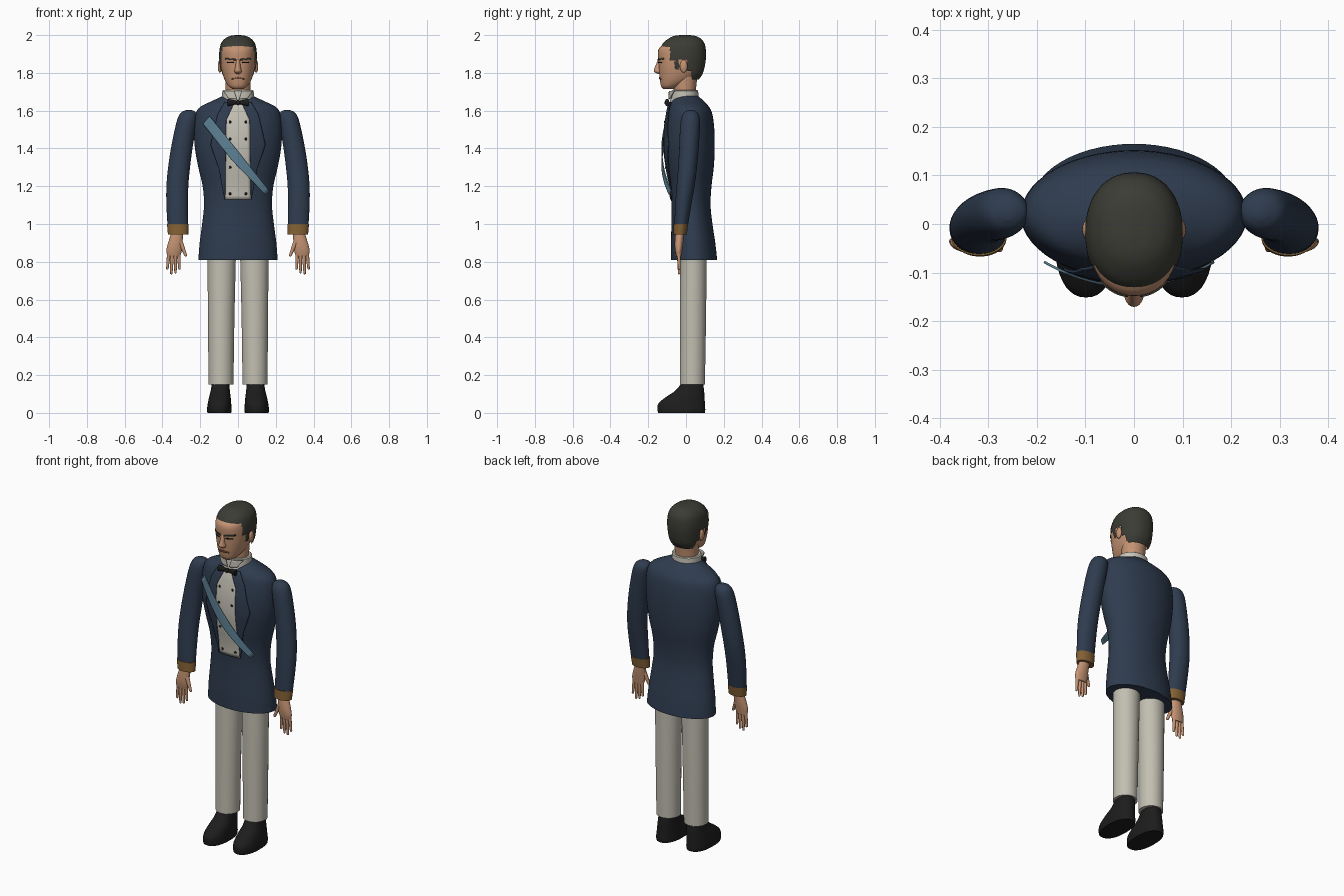
import bpy, bmesh, math
from mathutils import Vector, Matrix

old = bpy.data.objects.get("Cube")
if old:
    bpy.data.objects.remove(old, do_unlink=True)


def material(name, r, g, b):
    m = bpy.data.materials.new(name)
    m.use_nodes = True
    m.diffuse_color = (r, g, b, 1)
    bsdf = m.node_tree.nodes["Principled BSDF"]
    bsdf.inputs["Base Color"].default_value = (r, g, b, 1)
    bsdf.inputs["Roughness"].default_value = 0.8
    return m


NAVY = material("navy cloth", 0.028, 0.045, 0.078)
CREAM = material("cream trousers", 0.54, 0.52, 0.44)
WHITE = material("shirt white", 0.56, 0.54, 0.47)
SKIN = material("skin", 0.55, 0.29, 0.17)
HAIR = material("dark hair", 0.045, 0.045, 0.036)
BLACK = material("black leather", 0.012, 0.012, 0.012)
GOLD = material("gold cuff", 0.23, 0.12, 0.035)
BLUE = material("sash blue", 0.11, 0.22, 0.30)
LIP = material("lip brown", 0.25, 0.10, 0.065)


def finish(bm, name, mat, side=1, angle=40):
    if side < 0:
        bmesh.ops.scale(bm, vec=(-1, 1, 1), verts=bm.verts)
    bmesh.ops.recalc_face_normals(bm, faces=bm.faces)
    mesh = bpy.data.meshes.new(name)
    bm.to_mesh(mesh)
    bm.free()
    mesh.materials.append(mat)
    ob = bpy.data.objects.new(name, mesh)
    bpy.context.collection.objects.link(ob)
    bpy.ops.object.select_all(action='DESELECT')
    ob.select_set(True)
    bpy.context.view_layer.objects.active = ob
    bpy.ops.object.shade_smooth_by_angle(angle=math.radians(angle))
    return ob


def refine(rings, k=4):
    """Smooth in-between rings; each ring is z, x centre, x radius, y front, y back."""
    out = []
    for i in range(len(rings) - 1):
        a, b = rings[max(i - 1, 0)], rings[i]
        c, d = rings[i + 1], rings[min(i + 2, len(rings) - 1)]
        for j in range(k):
            t = j / k
            out.append([0.5 * (2*q + (r - p)*t + (2*p - 5*q + 4*r - s)*t*t
                               + (3*q - p - 3*r + s)*t**3)
                        for p, q, r, s in zip(a, b, c, d)])
    return out + [list(rings[-1])]


def loft(name, rings, mat, side=1, power=2.0, n=40, k=4, keep=None, caps=True):
    bm = bmesh.new()
    loops = []
    for z, cx, rx, yf, yb in refine(rings, k):
        loop = []
        for i in range(n):
            a = math.tau * i / n
            c, s = math.cos(a), math.sin(a)
            x = cx + rx * math.copysign(abs(c) ** (2 / power), c)
            y = (yf + yb) / 2 + (yb - yf) / 2 * math.copysign(abs(s) ** (2 / power), s)
            loop.append(bm.verts.new((x, y, z)))
        loops.append(loop)
    for lo, hi in zip(loops, loops[1:]):
        for i in range(n):
            bm.faces.new((lo[i], lo[(i + 1) % n], hi[(i + 1) % n], hi[i]))
    if caps:
        bm.faces.new(loops[0])
        bm.faces.new(loops[-1])
    if keep:
        bad = [f for f in bm.faces if not keep(f.calc_center_median())]
        bmesh.ops.delete(bm, geom=bad, context='FACES')
    return finish(bm, name, mat, side)


def front_of(rings, power, gap):
    """Depth function lying just in front of a loft."""
    fine = sorted(refine(rings))

    def depth(x, z):
        for a, b in zip(fine, fine[1:]):
            if a[0] <= z <= b[0]:
                t = (z - a[0]) / (b[0] - a[0])
                _, cx, rx, yf, yb = [p + (q - p) * t for p, q in zip(a, b)]
                u = min(abs(x - cx) / rx, 1)
                return (yf + yb)/2 - (yb - yf)/2 * (1 - u**power)**(1/power) - gap
        return -0.1
    return depth


def patch(name, left, right, depth, mat, side=1, across=8, along=6, thick=0.005):
    """Thin plate between two (x, z) edge lines, draped by a depth function."""
    bm = bmesh.new()
    rows = []
    for i in range(len(left) - 1):
        for j in range(along + (i == len(left) - 2)):
            t = j / along
            p = Vector(left[i]).lerp(Vector(left[i + 1]), t)
            q = Vector(right[i]).lerp(Vector(right[i + 1]), t)
            pts = [p.lerp(q, m / across) for m in range(across + 1)]
            rows.append([bm.verts.new((v.x, depth(v.x, v.y), v.y)) for v in pts])
    for a, b in zip(rows, rows[1:]):
        for m in range(across):
            bm.faces.new((a[m], a[m + 1], b[m + 1], b[m]))
    ob = finish(bm, name, mat, side)
    mod = ob.modifiers.new("thickness", 'SOLIDIFY')
    mod.thickness = thick
    mod.offset = 0


def ball(name, loc, size, mat, side=1):
    bm = bmesh.new()
    bmesh.ops.create_uvsphere(bm, u_segments=16, v_segments=10, radius=1,
                              matrix=Matrix.Translation(loc) @ Matrix.Diagonal((*size, 1)))
    finish(bm, name, mat, side, 80)


def finger(name, a, b, r, side):
    a, b = Vector(a), Vector(b)
    bm = bmesh.new()
    rot = (b - a).to_track_quat('Z', 'Y').to_matrix().to_4x4()
    bmesh.ops.create_cone(bm, cap_ends=True, segments=10, radius1=r, radius2=r * 0.6,
                          depth=(b - a).length, matrix=Matrix.Translation((a + b) / 2) @ rot)
    bmesh.ops.create_icosphere(bm, subdivisions=2, radius=r * 0.62, matrix=Matrix.Translation(b))
    finish(bm, name, SKIN, side, 60)


# Coat body with a hollow hem
coat = [(0.81, 0, 0.21, -0.08, 0.165), (0.9, 0, 0.203, -0.08, 0.155),
        (1.0, 0, 0.19, -0.077, 0.14), (1.1, 0, 0.18, -0.077, 0.13),
        (1.2, 0, 0.187, -0.085, 0.135), (1.3, 0, 0.21, -0.102, 0.147),
        (1.4, 0, 0.228, -0.114, 0.152), (1.5, 0, 0.233, -0.112, 0.15),
        (1.58, 0, 0.225, -0.1, 0.14), (1.62, 0, 0.2, -0.09, 0.122),
        (1.65, 0, 0.14, -0.078, 0.095), (1.68, 0, 0.075, -0.055, 0.062)]
loft("coat_body", coat, NAVY, n=56, caps=False)
loft("coat_lining", [(0.81, 0, 0.21, -0.08, 0.165), (0.812, 0, 0.2, -0.07, 0.155),
                     (0.9, 0, 0.19, -0.065, 0.14)], NAVY, k=1)

# Shirt front, lapels, buttons and sash
shirt_depth = front_of(coat, 2, 0.004)
edge = [(0.018, 1.645), (0.062, 1.55), (0.064, 1.4), (0.066, 1.25), (0.068, 1.13)]
patch("shirt_front", [(-x, z) for x, z in edge], edge, shirt_depth, WHITE)
for s in (1, -1):
    patch("lapel", edge, [(0.07, 1.645), (0.108, 1.58), (0.145, 1.42), (0.1, 1.29), (0.071, 1.13)],
          front_of(coat, 2, 0.007), NAVY, s)
    for z in (1.54, 1.45, 1.3, 1.16):
        ball("button", (0.042, shirt_depth(0.042, z) - 0.003, z), (0.007, 0.005, 0.007), BLACK, s)
patch("sash", [(-0.185, 1.53), (-0.03, 1.335), (0.145, 1.155)],
      [(-0.15, 1.57), (0.0, 1.385), (0.165, 1.175)],
      lambda x, z: -0.078 - 0.05 * (1 - ((x + 0.01) / 0.175) ** 2), BLUE, along=12)

# Neck, collar and bow tie
loft("neck", [(1.62, 0, 0.065, -0.06, 0.05), (1.7, 0, 0.065, -0.065, 0.052),
              (1.78, 0, 0.068, -0.07, 0.06)], SKIN)
loft("collar", [(1.625, 0, 0.084, -0.09, 0.066), (1.665, 0, 0.083, -0.082, 0.066),
                (1.705, 0, 0.083, -0.078, 0.064), (1.708, 0, 0.07, -0.07, 0.055)], WHITE, k=2)
for s in (1, -1):
    patch("collar_wing", [(0.006, 1.66), (0.02, 1.705)], [(0.05, 1.665), (0.078, 1.705)],
          lambda x, z: -0.04 - 0.05 * math.sqrt(1 - (x / 0.085) ** 2), WHITE, s)
    bm = bmesh.new()
    bmesh.ops.create_cone(bm, cap_ends=True, segments=12, radius1=0.008, radius2=0.02, depth=0.052,
                          matrix=Matrix.Translation((0.03, -0.1, 1.643))
                          @ Matrix.Diagonal((1, 0.6, 1, 1)) @ Matrix.Rotation(math.pi / 2, 4, 'Y'))
    finish(bm, "bow_tie_wing", BLACK, s)
ball("bow_tie_knot", (0, -0.102, 1.643), (0.012, 0.012, 0.014), BLACK)

# Head
head = [(1.715, 0, 0.03, -0.12, -0.06), (1.73, 0, 0.05, -0.132, -0.03),
        (1.76, 0, 0.069, -0.138, 0.03), (1.8, 0, 0.083, -0.142, 0.07),
        (1.85, 0, 0.091, -0.145, 0.085), (1.92, 0, 0.092, -0.147, 0.09),
        (1.95, 0, 0.083, -0.119, 0.085), (1.975, 0, 0.055, -0.08, 0.06),
        (1.985, 0, 0.02, -0.04, 0.03)]
loft("head", head, SKIN, power=2.2, n=56)
loft("nose", [(1.795, 0, 0.012, -0.15, -0.12), (1.808, 0, 0.02, -0.17, -0.12),
              (1.83, 0, 0.014, -0.165, -0.12), (1.87, 0, 0.011, -0.148, -0.12)], SKIN, n=20)


def hairline(v):
    limits = ((-0.085, 1.935), (-0.06, 1.865), (-0.035, 1.82), (0.005, 1.87), (0.03, 1.81))
    return v.z > next((z for y, z in limits if v.y < y), 1.76)


loft("hair", [(1.765, 0, 0.072, -0.06, 0.068), (1.8, 0, 0.089, -0.1, 0.09),
              (1.85, 0, 0.098, -0.14, 0.102), (1.9, 0, 0.1, -0.142, 0.106),
              (1.95, 0, 0.092, -0.126, 0.1), (1.98, 0, 0.071, -0.095, 0.08),
              (1.995, 0, 0.042, -0.065, 0.052), (2.0, 0, 0.012, -0.03, 0.02)],
     HAIR, power=2.2, n=96, k=10, keep=hairline)

# Face details and ears
face = front_of(head, 2.2, 0.002)
for s in (1, -1):
    patch("eyebrow", [(0.012, 1.866), (0.068, 1.872)], [(0.012, 1.874), (0.068, 1.879)],
          face, HAIR, s, across=2)
    patch("eye", [(0.022, 1.852), (0.056, 1.853)], [(0.022, 1.857), (0.056, 1.857)],
          face, BLACK, s, across=2)
    ball("ear", (0.096, -0.012, 1.835), (0.011, 0.02, 0.034), SKIN, s)
patch("mouth", [(-0.034, 1.766), (0, 1.768), (0.034, 1.766)],
      [(-0.034, 1.771), (0, 1.777), (0.034, 1.771)], face, LIP, across=2)

# Limbs, one set per side
for s, word in ((1, "left_"), (-1, "right_")):
    loft(word + "sleeve", [(0.99, 0.319, 0.054, -0.062, 0.01), (1.1, 0.322, 0.057, -0.057, 0.028),
                           (1.2, 0.321, 0.058, -0.05, 0.045), (1.3, 0.312, 0.058, -0.042, 0.058),
                           (1.4, 0.298, 0.057, -0.036, 0.067), (1.5, 0.28, 0.055, -0.032, 0.073),
                           (1.56, 0.268, 0.051, -0.025, 0.073), (1.59, 0.262, 0.04, -0.01, 0.06),
                           (1.603, 0.26, 0.015, 0.01, 0.04)], NAVY, s)
    loft(word + "cuff", [(0.945, 0.317, 0.054, -0.067, 0.004),
                         (1.0, 0.319, 0.057, -0.065, 0.012)], GOLD, s)
    loft(word + "hand", [(0.83, 0.34, 0.034, -0.052, -0.024), (0.86, 0.338, 0.041, -0.058, -0.02),
                         (0.9, 0.332, 0.038, -0.06, -0.015), (0.96, 0.32, 0.031, -0.055, -0.01)],
         SKIN, s, n=24)
    for i, (tip, z) in enumerate(((0.31, 0.765), (0.331, 0.745), (0.353, 0.74), (0.374, 0.765))):
        finger(word + "finger", (0.314 + 0.017 * i, -0.038, 0.85), (tip, -0.036, z), 0.011, s)
    finger(word + "thumb", (0.305, -0.042, 0.905), (0.277, -0.05, 0.835), 0.013, s)
    loft(word + "trouser_leg", [(0.15, 0.09, 0.066, -0.033, 0.1), (0.5, 0.089, 0.07, -0.032, 0.106),
                                (0.88, 0.086, 0.076, -0.03, 0.11)], CREAM, s)
    loft(word + "shoe", [(0, 0.099, 0.063, -0.148, 0.1), (0.018, 0.099, 0.065, -0.151, 0.102),
                         (0.05, 0.098, 0.062, -0.146, 0.1), (0.085, 0.096, 0.057, -0.105, 0.098),
                         (0.115, 0.094, 0.051, -0.06, 0.096), (0.16, 0.092, 0.046, -0.02, 0.09)],
         BLACK, s, power=2.3)
